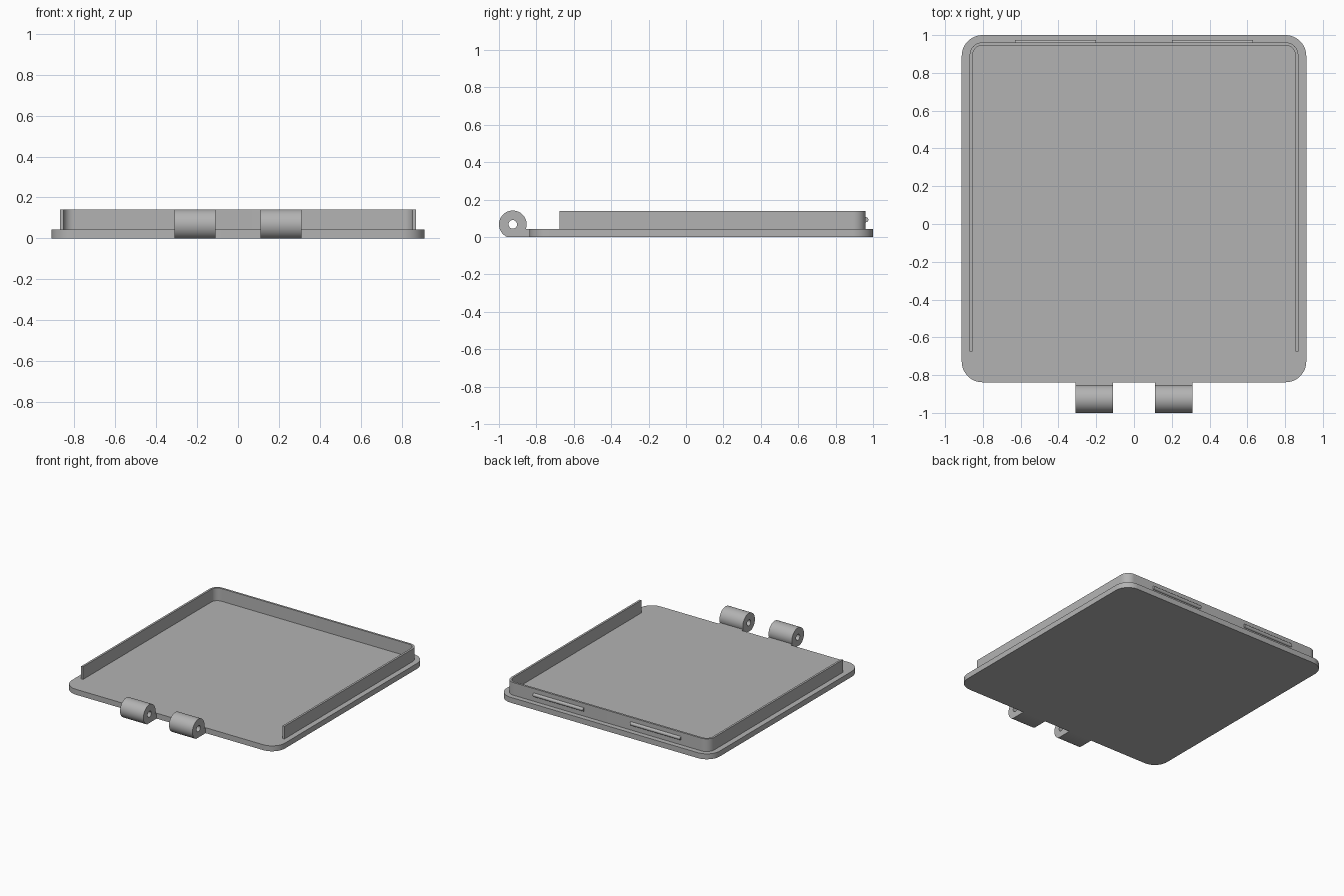
import bpy
from math import sin, cos, pi, asin, radians
from mathutils import Matrix

cube = bpy.data.objects.get("Cube")
if cube:
    bpy.data.objects.remove(cube)

grey = bpy.data.materials.new("plain grey")
grey.use_nodes = True
colour = (0.45, 0.45, 0.45, 1)
grey.diffuse_color = colour
grey.node_tree.nodes["Principled BSDF"].inputs["Base Color"].default_value = colour


def arc(cx, cy, r, a0, a1, n):
    """Points on an arc, angles in radians."""
    return [(cx + r * cos(a0 + (a1 - a0) * i / n),
             cy + r * sin(a0 + (a1 - a0) * i / n)) for i in range(n + 1)]


def extrude(name, outlines, depth, matrix):
    """Fill closed outlines (inner ones become holes) and extrude by depth, centred."""
    curve = bpy.data.curves.new(name, 'CURVE')
    curve.dimensions = '2D'
    curve.fill_mode = 'BOTH'
    curve.extrude = depth / 2
    for pts in outlines:
        spline = curve.splines.new('POLY')
        spline.points.add(len(pts) - 1)
        for p, (x, y) in zip(spline.points, pts):
            p.co = (x, y, 0, 1)
        spline.use_cyclic_u = True
    curve.materials.append(grey)
    obj = bpy.data.objects.new(name, curve)
    bpy.context.collection.objects.link(obj)
    obj.matrix_world = matrix
    bpy.ops.object.select_all(action='DESELECT')
    obj.select_set(True)
    bpy.context.view_layer.objects.active = obj
    bpy.ops.object.convert(target='MESH')
    obj = bpy.context.object
    obj.name = name
    bpy.ops.object.shade_smooth_by_angle(angle=radians(30))
    return obj


# Base plate with rounded corners
half_x, front, back, thick, r = 0.912, -0.838, 1.0, 0.042, 0.11
plate = (arc(half_x - r, back - r, r, 0, pi / 2, 12)
         + arc(r - half_x, back - r, r, pi / 2, pi, 12)
         + arc(r - half_x, front + r, r, pi, 1.5 * pi, 12)
         + arc(half_x - r, front + r, r, 1.5 * pi, 2 * pi, 12))
extrude("base_plate", [plate], thick, Matrix.Translation((0, 0, thick / 2)))

# Three-sided lip, open at the front
wx, wy, wt, wr, end, top = 0.87, 0.961, 0.016, 0.066, -0.675, 0.14


def lip_edge(offset):
    x, y, rad = wx - offset, wy - offset, wr - offset
    return ([(x, end)] + arc(x - rad, y - rad, rad, 0, pi / 2, 10)
            + arc(rad - x, y - rad, rad, pi / 2, pi, 10) + [(-x, end)])


extrude("lip_wall", [lip_edge(0) + lip_edge(wt)[::-1]], top - thick,
        Matrix.Translation((0, 0, (top + thick) / 2)))

# Side profiles are drawn in (y, z) and extruded along x
side = Matrix(((0, 0, 1, 0), (1, 0, 0, 0), (0, 1, 0, 0), (0, 0, 0, 1)))

# Hinge knuckle: barrel cut flat at the floor, with a web to the plate and a pin hole
hy, hz, hr = -0.926, 0.068, 0.074
knuckle = ([(front, 0), (front, thick)]
           + arc(hy, hz, hr, asin((thick - hz) / hr), pi + asin(hz / hr), 40))
pin_hole = arc(hy, hz, 0.023, 0, 2 * pi, 24)[:-1]

# Snap ridge on the back of the lip
ridge = arc(wy, 0.093, 0.014, -pi / 2, pi / 2, 8)

for label, s in (("left", 1), ("right", -1)):
    extrude("hinge_knuckle_" + label, [knuckle, pin_hole], 0.2,
            Matrix.Translation((s * 0.21, 0, 0)) @ side)
    extrude("snap_ridge_" + label, [ridge], 0.43,
            Matrix.Translation((s * 0.416, 0, 0)) @ side)
